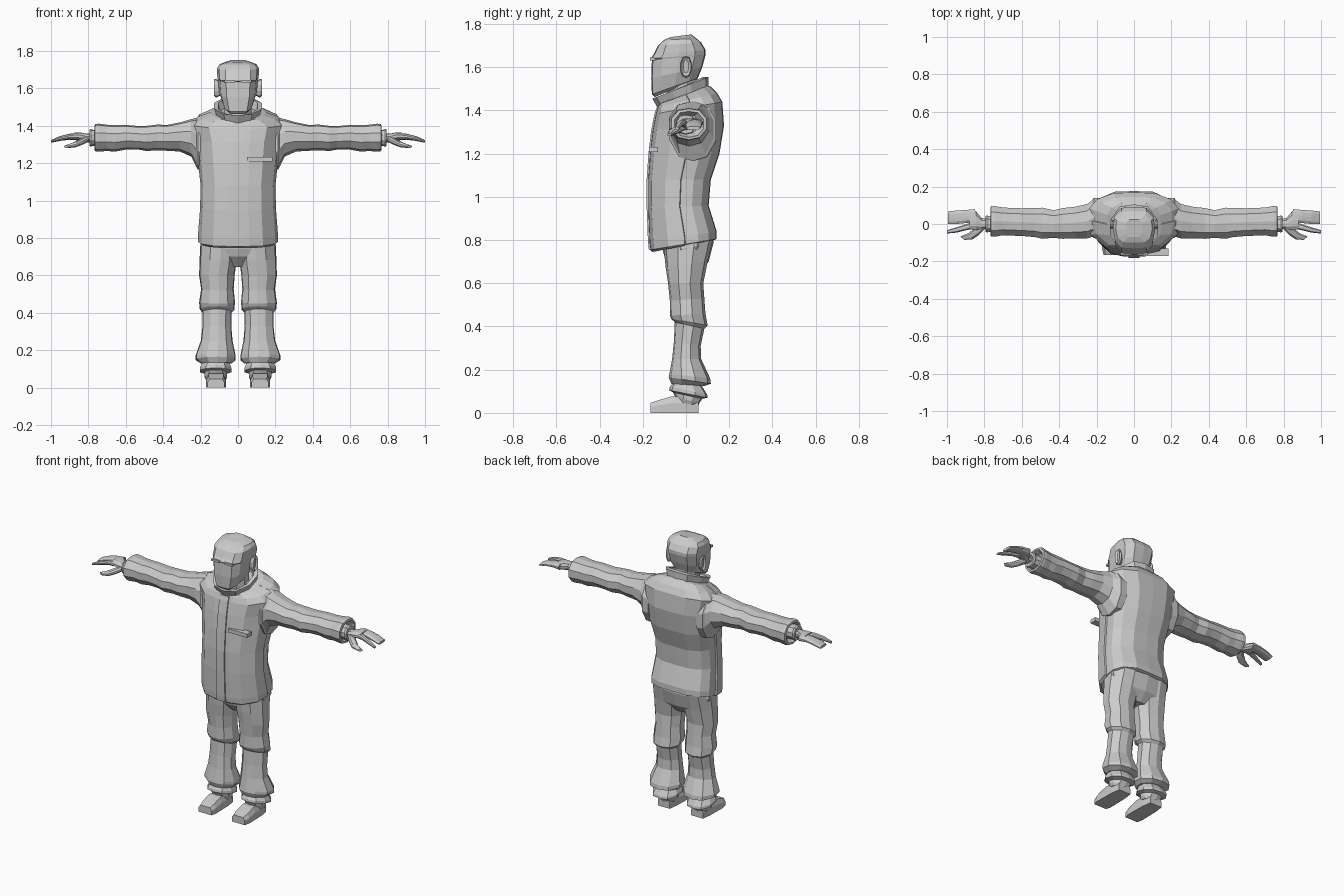
import bpy, bmesh

grey = bpy.data.materials.new("light grey")
grey.diffuse_color = (0.6, 0.6, 0.6, 1)

OCT = [(0, -1), (.6, -.85), (1, -.3), (1, .35), (.6, .9), (0, 1),
       (-.6, .9), (-1, .35), (-1, -.3), (-.6, -.85)]
BOX = [(-1, -1), (1, -1), (1, 1), (-1, 1)]


def symmetric(half):
    """Close a half section running from front centre to back centre."""
    return half + [(-u, v) for u, v in reversed(half) if u > 0]


def loft(name, rings, mirror=False, caps=True, closed=False):
    """Skin a list of point rings; mirror across x when asked."""
    bm = bmesh.new()
    loops = [[bm.verts.new(p) for p in r] for r in rings]
    pairs = list(zip(loops, loops[1:]))
    if closed:
        pairs.append((loops[-1], loops[0]))
    for a, b in pairs:
        n = len(a)
        for i in range(n):
            j = (i + 1) % n
            bm.faces.new((a[i], a[j], b[j], b[i]))
    if caps and not closed:
        bm.faces.new(loops[0])
        bm.faces.new(loops[-1])
    bmesh.ops.recalc_face_normals(bm, faces=bm.faces)
    me = bpy.data.meshes.new(name)
    bm.to_mesh(me)
    bm.free()
    me.materials.append(grey)
    ob = bpy.data.objects.new(name, me)
    bpy.context.collection.objects.link(ob)
    if mirror:
        ob.modifiers.new("mirror", 'MIRROR')
    return ob


def tilted(zf, zb, yf, yb, w, sec=OCT, xc=0):
    """Level section whose height runs from zf at the front to zb at the back."""
    return [(xc + u * w, (yf + yb) / 2 + v * (yb - yf) / 2,
             (zf + zb) / 2 + v * (zb - zf) / 2) for u, v in sec]


def upright(x, yc, zc, hy, hz, sec=OCT, skew=0):
    """Section across the x direction, used for arms and hands."""
    return [(x + skew * u, yc + u * hy, zc + v * hz) for u, v in sec]


# jacket, with a step at the side seam
JACKET = symmetric([(0, -1), (.28, -.98), (.62, -.88), (.93, -.45), (1, -.02),
                    (1, .04), (.955, .06), (.95, .45), (.8, .76), (.45, .98), (0, 1)])
body = [(.745, .80, -.155, .13, .2), (.755, .805, -.166, .142, .214),
        (.79, .84, -.17, .142, .214), (.95, .96, -.176, .105, .203),
        (1.08, 1.08, -.176, .115, .2), (1.2, 1.2, -.168, .155, .213),
        (1.31, 1.33, -.155, .176, .225), (1.385, 1.44, -.14, .168, .25),
        (1.415, 1.48, -.13, .145, .215), (1.43, 1.51, -.125, .115, .15),
        (1.435, 1.515, -.115, .1, .1)]
loft("jacket", [tilted(*r, sec=JACKET) for r in body])

# front zip flap and chest pocket
loft("zip_flap", [tilted(r[0], r[0], r[2] - .006, r[2] + .02, .03, BOX)
                  for r in body[1:9]])
loft("chest_pocket", [tilted(z, z, -.172, -.13, .068, BOX, .117)
                      for z in (1.208, 1.232)])

# collar and neck
collar = [(1.38, 1.48, -.118, .1, .1), (1.41, 1.505, -.13, .105, .112),
          (1.455, 1.555, -.156, .105, .127), (1.455, 1.555, -.132, .078, .105),
          (1.4, 1.49, -.1, .07, .085)]
loft("collar", [tilted(*r) for r in collar], closed=True)
loft("neck", [tilted(1.4, 1.45, -.09, .06, .075), tilted(1.54, 1.58, -.09, .05, .07)])

# head
HEAD = symmetric([(0, -1), (.6, -.96), (.9, -.62), (1, 0), (.95, .6), (.6, .96), (0, 1)])
loft("head", [tilted(*r, sec=HEAD) for r in [
    (1.462, 1.535, -.145, .03, .06), (1.475, 1.55, -.158, .055, .078),
    (1.55, 1.60, -.161, .075, .1), (1.635, 1.655, -.158, .09, .107),
    (1.64, 1.66, -.164, .091, .109), (1.66, 1.68, -.15, .091, .111),
    (1.70, 1.715, -.13, .07, .112), (1.728, 1.732, -.10, .05, .098)]]
    + [tilted(1.74, 1.752, -.07, .025, .045, HEAD)])
# eyebrow ledges
loft("brow", [tilted(z, z, -.167, -.13, .028, BOX, .045) for z in (1.632, 1.645)], True)
# ears
loft("ear", [upright(.095, -.008, 1.598, .016, .038, OCT),
             upright(.118, 0, 1.6, .026, .05, OCT),
             upright(.127, 0, 1.603, .022, .045, OCT),
             upright(.117, 0, 1.603, .012, .03, OCT)], True)

# sleeves with folds and a hollow cuff
loft("sleeve", [upright(*r) for r in [
    (.17, .035, 1.30, .105, .135), (.215, .032, 1.305, .108, .14),
    (.222, .03, 1.31, .098, .132), (.25, .015, 1.335, .092, .1),
    (.31, .008, 1.34, .085, .078), (.38, .003, 1.335, .082, .069),
    (.43, 0, 1.337, .074, .069), (.49, .004, 1.332, .083, .067),
    (.53, .008, 1.335, .078, .063), (.60, .01, 1.338, .074, .066),
    (.66, .012, 1.332, .074, .071), (.70, .014, 1.335, .074, .07),
    (.745, .014, 1.336, .082, .075), (.765, .014, 1.336, .082, .072),
    (.768, .014, 1.336, .068, .06), (.74, .01, 1.336, .045, .045)]], True)
loft("inner_cuff", [upright(*r) for r in [
    (.735, 0, 1.335, .045, .042), (.775, 0, 1.335, .042, .043),
    (.785, 0, 1.335, .046, .047), (.795, 0, 1.335, .042, .043),
    (.795, 0, 1.335, .03, .03)]], True)

# hands: palm with rear fingers, front finger and thumb
loft("palm", [upright(*r) for r in [
    (.77, 0, 1.333, .027, .024), (.815, .002, 1.335, .03, .023),
    (.845, .018, 1.342, .05, .022), (.88, .022, 1.343, .052, .019)]], True)
loft("rear_fingers", [upright(*r) for r in [
    (.85, .045, 1.342, .034, .019), (.90, .04, 1.341, .035, .016),
    (.95, .036, 1.332, .036, .013), (.995, .034, 1.318, .033, .008)]], True)
loft("front_finger", [upright(*r) for r in [
    (.85, -.005, 1.342, .019, .017), (.90, -.018, 1.342, .016, .014),
    (.95, -.032, 1.332, .014, .012), (1.0, -.042, 1.316, .009, .007)]], True)
loft("thumb", [upright(*r, skew=.012) for r in [
    (.81, -.01, 1.328, .018, .018), (.84, -.04, 1.312, .018, .017),
    (.875, -.066, 1.297, .016, .014), (.918, -.076, 1.288, .009, .007)]], True)

# trousers: hips then legs
loft("trouser_hips", [tilted(*r) for r in [
    (.83, .87, -.12, .12, .19), (.74, .79, -.105, .128, .2),
    (.70, .70, -.09, .105, .17), (.645, .645, -.04, .06, .06)]])
LEG = [(-.1, -1), (.45, -.9), (.95, -.4), (1, .25), (.6, .85), (0, 1),
       (-.6, .85), (-1, .3), (-.95, -.35), (-.6, -.85)]
legs = [(.78, .80, -.105, .125, .1, .1), (.68, .70, -.095, .10, .105, .1),
        (.60, .60, -.083, .08, .113, .095), (.52, .53, -.075, .085, .11, .087),
        (.45, .46, -.075, .09, .112, .096), (.435, .405, -.068, .10, .112, .092),
        (.42, .39, -.052, .085, .112, .078), (.33, .31, -.056, .068, .113, .078),
        (.25, .25, -.064, .07, .114, .085), (.18, .16, -.077, .112, .12, .108),
        (.165, .135, -.08, .115, .12, .106), (.135, .125, -.068, .085, .116, .082)]
loft("trouser_leg", [tilted(*r[:4], r[5], LEG, r[4]) for r in legs], True)
# gathered ankle cuffs
loft("ankle_cuff", [tilted(*r[:4], r[5], OCT, r[4]) for r in [
    (.14, .13, -.06, .07, .118, .07), (.12, .085, -.075, .098, .12, .084),
    (.105, .07, -.078, .1, .12, .084), (.095, .065, -.06, .075, .118, .06),
    (.075, .045, -.05, .062, .118, .06), (.05, .035, -.045, .058, .118, .052)]], True)

# shoes, lofted from heel to toe
SHOE = [(-1, 0), (1, 0), (1, .6), (.75, 1), (-.75, 1), (-1, .6)]
loft("shoe", [[(.118 + u * w, y, v * h) for u, v in SHOE] for y, w, h in [
    (.057, .042, .06), (.0, .05, .075), (-.07, .052, .075),
    (-.13, .053, .058), (-.165, .045, .046)]], True)
